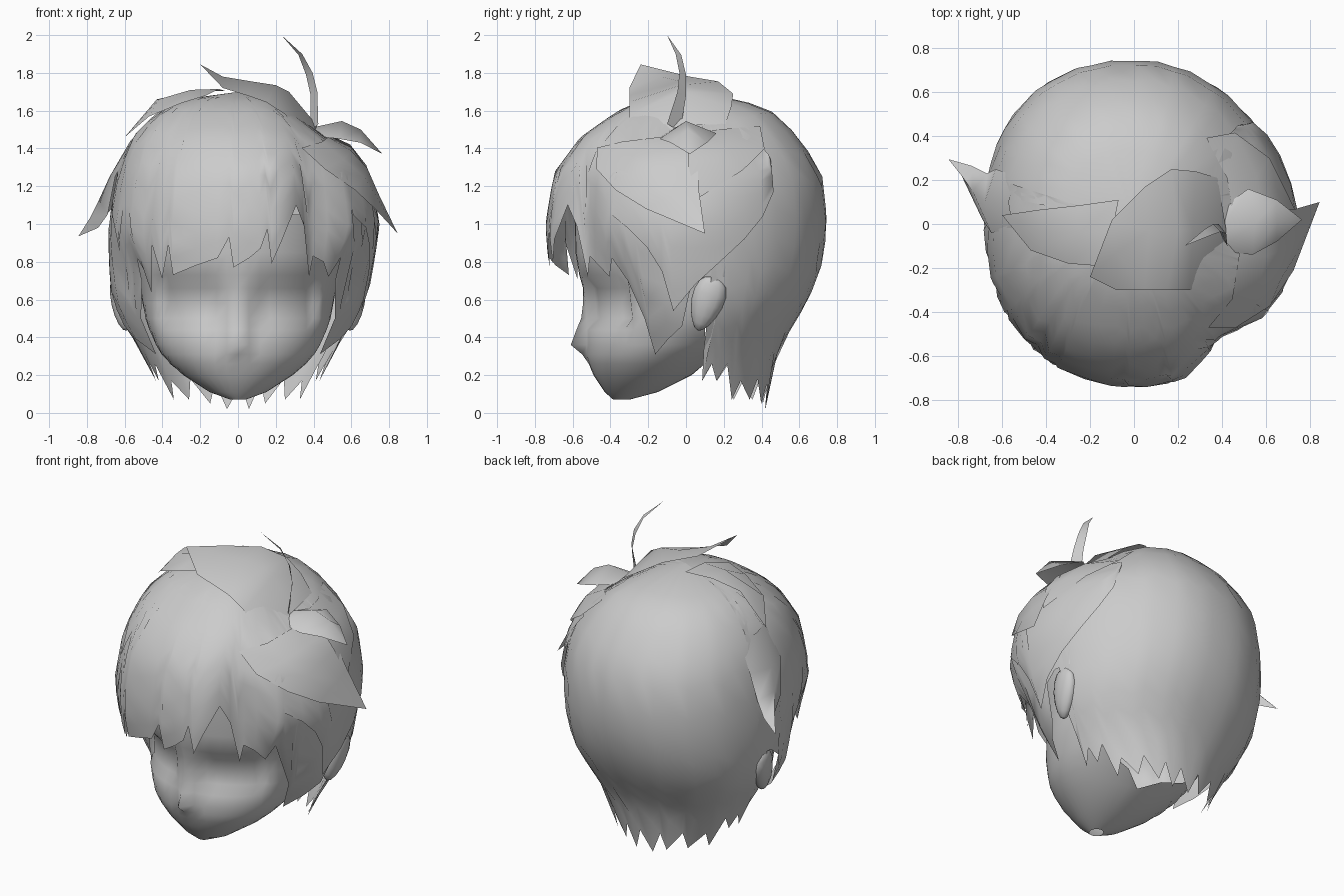
import bpy, bmesh, math
from mathutils import Vector, Matrix

grey = bpy.data.materials.new("soft_grey")
grey.diffuse_color = (0.6, 0.6, 0.6, 1)


def finish(name, bm, sharp=50):
    bmesh.ops.remove_doubles(bm, verts=bm.verts, dist=0.0005)
    bmesh.ops.recalc_face_normals(bm, faces=bm.faces)
    me = bpy.data.meshes.new(name)
    bm.to_mesh(me)
    bm.free()
    me.materials.append(grey)
    me.shade_smooth()
    me.set_sharp_from_angle(angle=math.radians(sharp))
    ob = bpy.data.objects.new(name, me)
    bpy.context.collection.objects.link(ob)
    return ob


def grid(name, rows, closed=False, sharp=50):
    """Skin a list of equally long point rows."""
    bm = bmesh.new()
    vs = [[bm.verts.new(p) for p in r] for r in rows]
    n = len(rows[0])
    for a, b in zip(vs, vs[1:]):
        for i in range(n if closed else n - 1):
            j = (i + 1) % n
            bm.faces.new((a[i], a[j], b[j], b[i]))
    return finish(name, bm, sharp)


# Hair volume: height, half width, front depth, back depth
PROFILE = [(1.70, 0, 0, 0), (1.665, .25, .21, .27), (1.60, .42, .36, .45),
           (1.46, .56, .56, .60), (1.27, .64, .70, .72), (1.0, .685, .745, .75),
           (.8, .685, .73, .725), (.6, .67, .66, .65), (.45, .60, .58, .56),
           (.3, .50, .49, .47), (0, .36, .42, .42)]


def s_of(z):
    for i in range(len(PROFILE) - 1):
        z0, z1 = PROFILE[i][0], PROFILE[i + 1][0]
        if z >= z1:
            return i + (z0 - z) / (z0 - z1)
    return len(PROFILE) - 1


def bell(v, mid, width):
    return math.exp(-((v - mid) / width) ** 2)


def hair_point(deg, s, k=1.0):
    """Point on the hair volume; deg 0 is the front, positive to +x."""
    i = min(int(s), len(PROFILE) - 2)
    f = s - i
    z, rx, rf, rb = [p + (q - p) * f for p, q in zip(PROFILE[i], PROFILE[i + 1])]
    a = math.radians(deg)
    c = math.cos(a)
    x, y = rx * math.sin(a), -c * (rf if c > 0 else rb)
    x += .055 * bell(deg, 85, 32) * bell(z, 1.08, .3)
    box = .02 if c > 0 else (.05 if deg < 0 else .005)
    k *= 1 + box * math.sin(2 * a) ** 2                          # slightly boxy plan
    k *= 1 - .12 * bell(deg, 39, 11) * bell(z, .95, .45)         # groove beside the fringe
    x, y = x * k, y * k
    x *= 1 - .19 * bell(abs(deg), 60, 14) * min(1, max(0, (.95 - z) / .25))  # face locks tuck in
    # dip at the parting
    z -= .10 * bell(x, .42, .18) * bell(y, -.02, .36) * min(1, max(0, (z - 1.25) / .1))
    return Vector((x, y, z))


def at(deg, z, k=1.0):
    return hair_point(deg, s_of(z), k)


def shell(name, hem, top, n, closed, lift=None):
    rows = []
    s0 = s_of(top)
    for r in range(n + 1):
        t = r / n
        rows.append([hair_point(a, s0 + (s_of(z) - s0) * t,
                                1 + (lift(a) * min(1, t * 2) if lift else 0)) for a, z in hem])
    return grid(name, rows, closed)


# Main hair with jagged fringe, ear notches and nape tips
fringe = [(-46, .64), (-41, .89), (-36, .71), (-32, .89), (-30, .73), (-19, .78),
          (-9, .82), (-4, .93), (-2, .77), (5, .82), (10, .87), (13, .97), (15, .79),
          (20, .92), (28, 1.1), (33, .99), (37, .72), (40, .83), (46, .8)]
side = [(55, .72), (58, .82), (64, .70), (69, .5), (71, .31), (80, .39), (88, .46),
        (92, .66), (98, .72), (104, .72), (107, .62), (105, .45), (101, .17), (107, .26),
        (111, .17), (118, .26), (124, .07), (130, .17), (141, .07), (147, .18), (158, .05),
        (164, .16), (171, .02)]
hem = [(-a, z) for a, z in reversed(side)] + fringe + side + [(178, .15)]
shell("main_hair", hem, 1.70, 14, True)

# Layered hair over the +x ear
layer = [(58, 1.05), (66, .98), (74, .88), (80, .75), (84, .54), (94, .68),
         (104, .8), (114, .92), (122, 1.04), (128, 1.17), (131, 1.36)]
shell("side_hair_layer", layer, 1.42, 7, False,
      lambda a: .025 * min(1, max(.1, (a - 56) / 18)))

# Face mask, open behind the ears: height, front, back, half width
HEAD = [(.07, -.385, -.30, .04), (.11, -.43, -.15, .15), (.20, -.49, .03, .29),
        (.26, -.515, .12, .36), (.31, -.53, .2, .405), (.36, -.53, .27, .435),
        (.44, -.53, .36, .47), (.50, -.53, .42, .49), (.58, -.535, .5, .505),
        (.66, -.545, .55, .52), (.73, -.565, .57, .54), (.85, -.585, .6, .57),
        (1.05, -.59, .6, .58)]
NOSE = {.31: .02, .36: .08, .44: .05, .50: .025, .58: .01}
N = 32
rows = []
for z, yf, yb, rx in HEAD:
    cy, h = (yf + yb) / 2, (yb - yf) / 2
    arc = math.acos(max(-1, min(1, (cy - .10) / h)))
    row = []
    for i in range(N + 1):
        a = arc * (2 * i / N - 1)
        x, y = rx * math.sin(a), cy - h * math.cos(a)
        # shallow eye sockets
        if abs(a) < 1.2 and .08 < abs(x) < .40 and .48 < z < .70:
            y += .045
        if i == N // 2:
            y -= NOSE.get(z, 0)
        row.append((x, y, z))
    rows.append(row)
grid("face", rows, False, 80)

# Ears
for sgn, name in ((-1, "left_ear"), (1, "right_ear")):
    bm = bmesh.new()
    bmesh.ops.create_uvsphere(bm, u_segments=12, v_segments=8, radius=1)
    for v in bm.verts:
        v.co.y *= 1 + .3 * v.co.z
    m = (Matrix.Translation((sgn * .62, .11, .58)) @ Matrix.Rotation(math.radians(-18), 4, 'X')
         @ Matrix.Rotation(sgn * .2, 4, 'Y') @ Matrix.Diagonal((.05, .085, .155, 1)))
    bmesh.ops.transform(bm, matrix=m, verts=bm.verts)
    finish(name, bm, 60)


def lock(name, rows, tip):
    """Loose hair lock: rows of edge, ridge, edge closing in one tip."""
    return grid(name, rows + [[tip] * len(rows[0])], sharp=60)


# Crown tuft sweeping towards -x
lock("crown_tuft", [
    [(.36, -.29, 1.42), (.42, -.03, 1.52), (.38, .21, 1.53)],
    [(.25, -.30, 1.58), (.27, -.03, 1.70), (.28, .24, 1.62)],
    [(.15, -.30, 1.645), (.2, -.03, 1.735), (.17, .25, 1.69)],
    [(.05, -.30, 1.68), (.07, -.03, 1.755), (.05, .17, 1.755)],
    [(-.08, -.30, 1.72), (-.08, -.13, 1.78), (-.10, .02, 1.78)]], (-.20, -.24, 1.845))

# Upright stray strand
lock("stray_strand", [
    [(.425, -.10, 1.53), (.385, -.03, 1.49)],
    [(.42, -.045, 1.70), (.385, .0, 1.68)],
    [(.395, -.035, 1.80), (.36, .0, 1.79)],
    [(.34, -.055, 1.90), (.32, -.025, 1.895)]], (.23, -.10, 2.0))

# Small lock on the parting
lock("parting_lock", [
    [(.38, -.12, 1.47), (.39, -.03, 1.51), (.38, .06, 1.49)],
    [(.54, -.14, 1.45), (.55, .0, 1.545), (.52, .16, 1.48)],
    [(.65, -.08, 1.43), (.65, .01, 1.50), (.65, .11, 1.43)]], (.765, .02, 1.37))

# Rear lock behind the parting
lock("rear_lock", [
    [at(92, 1.58, 1.03), at(115, 1.57, 1.03), at(138, 1.54, 1.02)],
    [at(91, 1.46, 1.04), at(110, 1.46, 1.05), at(130, 1.42, 1.03)],
    [at(91, 1.32, 1.05), at(102, 1.33, 1.05), at(114, 1.29, 1.04)]], at(94, 1.13, 1.04))

# Flying lock on the +x side
lock("right_flying_lock", [
    [at(36, 1.42, 1.01), at(52, 1.48, 1.03), at(72, 1.54, 1.03), at(95, 1.56, 1.02)],
    [at(46, 1.30, 1.03), at(60, 1.37, 1.04), at(76, 1.42, 1.04), at(95, 1.44, 1.04)],
    [at(60, 1.18, 1.03), at(70, 1.25, 1.04), at(81, 1.30, 1.05), at(95, 1.33, 1.04)],
    [at(74, 1.08, 1.04), at(80, 1.13, 1.05), at(87, 1.16, 1.05), at(95, 1.19, 1.05)]],
    (.845, .10, .95))

# Swept lock on the -x top
lock("left_top_lock", [
    [(-.07, .11, 1.705), (-.10, -.04, 1.715), (-.17, -.19, 1.68)],
    [(-.25, .085, 1.70), (-.25, -.04, 1.71), (-.30, -.18, 1.64)],
    [(-.43, .065, 1.66), (-.42, -.03, 1.66), (-.47, -.12, 1.57)]], (-.60, .04, 1.46))

# Flying lock on the -x side
lock("left_flying_lock", [
    [(-.55, -.02, 1.46), (-.57, .1, 1.44), (-.54, .22, 1.43)],
    [(-.65, -.04, 1.25), (-.68, .1, 1.25), (-.63, .25, 1.25)],
    [(-.69, .02, 1.05), (-.735, .15, 1.13), (-.67, .23, 1.08)],
    [(-.74, .18, .98), (-.785, .22, 1.03), (-.74, .265, 1.0)]], (-.845, .295, .935))
